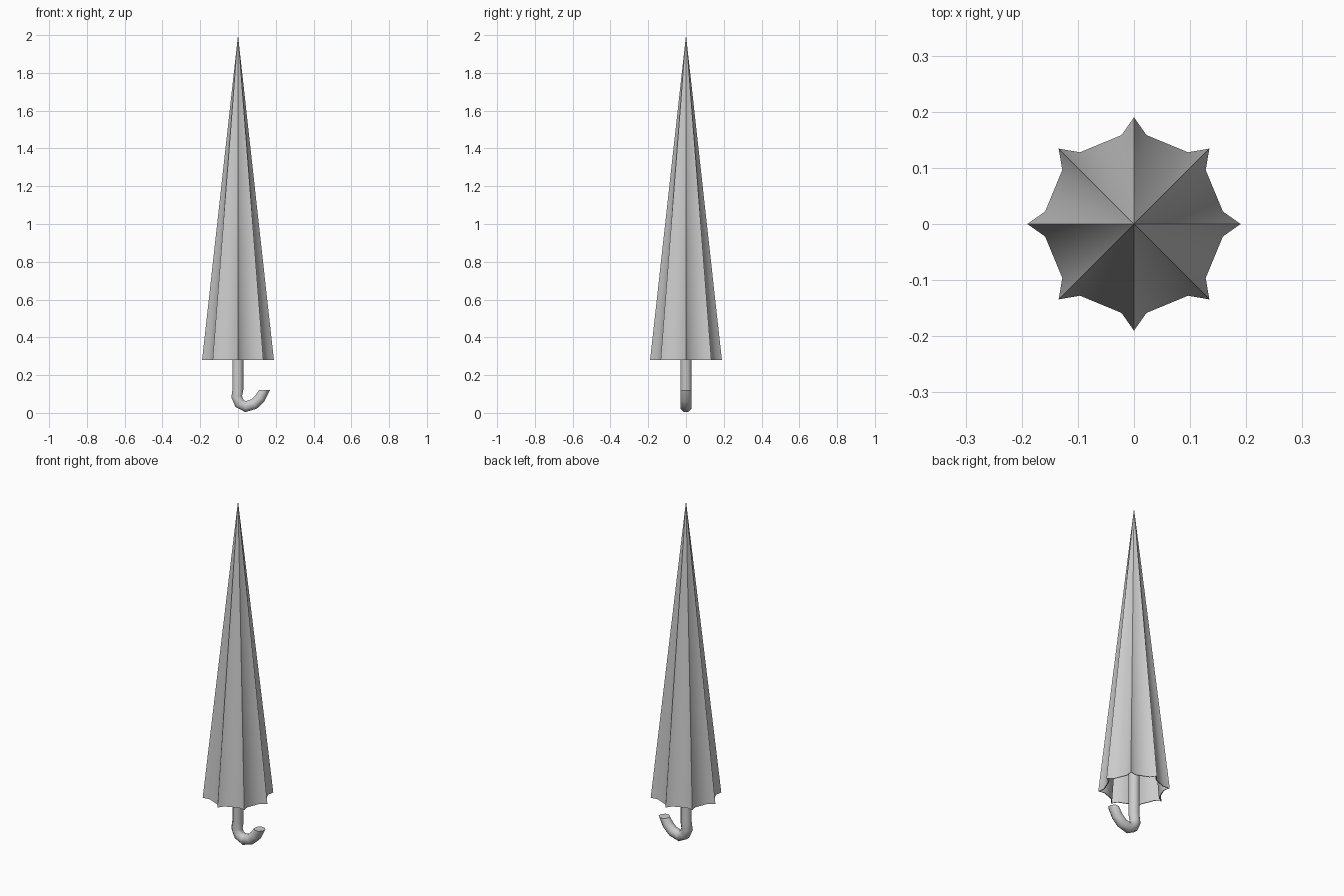
import bpy, bmesh, math
from mathutils import Vector

if "Cube" in bpy.data.objects:
    bpy.data.objects.remove(bpy.data.objects["Cube"])


def finish(name, bm, angle):
    bmesh.ops.recalc_face_normals(bm, faces=bm.faces)
    mesh = bpy.data.meshes.new(name)
    bm.to_mesh(mesh)
    bm.free()
    ob = bpy.data.objects.new(name, mesh)
    bpy.context.collection.objects.link(ob)
    bpy.ops.object.select_all(action='DESELECT')
    ob.select_set(True)
    bpy.context.view_layer.objects.active = ob
    bpy.ops.object.shade_smooth_by_angle(angle=math.radians(angle))
    return ob


# Canopy: thin, open-bottomed star-section cone with eight pointed ribs
RIBS, Z_RIM, Z_TOP = 8, 0.28, 2.0


def star(bm, scale):
    ring = []
    for i in range(RIBS):
        for offset, r in ((-8, 0.160), (0, 0.19), (8, 0.160)):
            a = math.radians(i * 360 / RIBS + offset)
            ring.append(bm.verts.new((r * scale * math.cos(a),
                                      r * scale * math.sin(a), Z_RIM)))
    return ring


bm = bmesh.new()
outer, inner = star(bm, 1.0), star(bm, 0.97)
tip = bm.verts.new((0, 0, Z_TOP))
inner_tip = bm.verts.new((0, 0, Z_TOP - 0.05))
n = len(outer)
for i in range(n):
    j = (i + 1) % n
    bm.faces.new((outer[i], outer[j], tip))
    bm.faces.new((inner[j], inner[i], inner_tip))
    bm.faces.new((outer[j], outer[i], inner[i], inner[j]))
finish("canopy", bm, 60)

# Shaft and hooked handle: octagonal tube swept along a path in the xz plane
R, SIDES = 0.031, 8
path = [(0, 1.6), (0, 0.127), (-0.007, 0.085), (0.008, 0.05), (0.04, 0.033),
        (0.085, 0.047), (0.117, 0.078), (0.14, 0.12)]
pts = [Vector((x, 0, z)) for x, z in path]
bm = bmesh.new()
rings = []
for k, p in enumerate(pts):
    t = (pts[min(k + 1, len(pts) - 1)] - pts[max(k - 1, 0)]).normalized()
    if k == 1:
        t = Vector((0, 0, -1))
    side = Vector((-t.z, 0, t.x))
    if k == len(pts) - 1:
        side = Vector((-1, 0, 0))      # level cut at the hook end
    ring = []
    for s in range(SIDES):
        a = 2 * math.pi * (s + 0.5) / SIDES
        ring.append(bm.verts.new(p + side * R * math.cos(a)
                                 + Vector((0, R * math.sin(a), 0))))
    rings.append(ring)
for a, b in zip(rings, rings[1:]):
    for s in range(SIDES):
        u = (s + 1) % SIDES
        bm.faces.new((a[s], a[u], b[u], b[s]))
bm.faces.new(rings[0])
bm.faces.new(rings[-1])
finish("handle", bm, 50)
